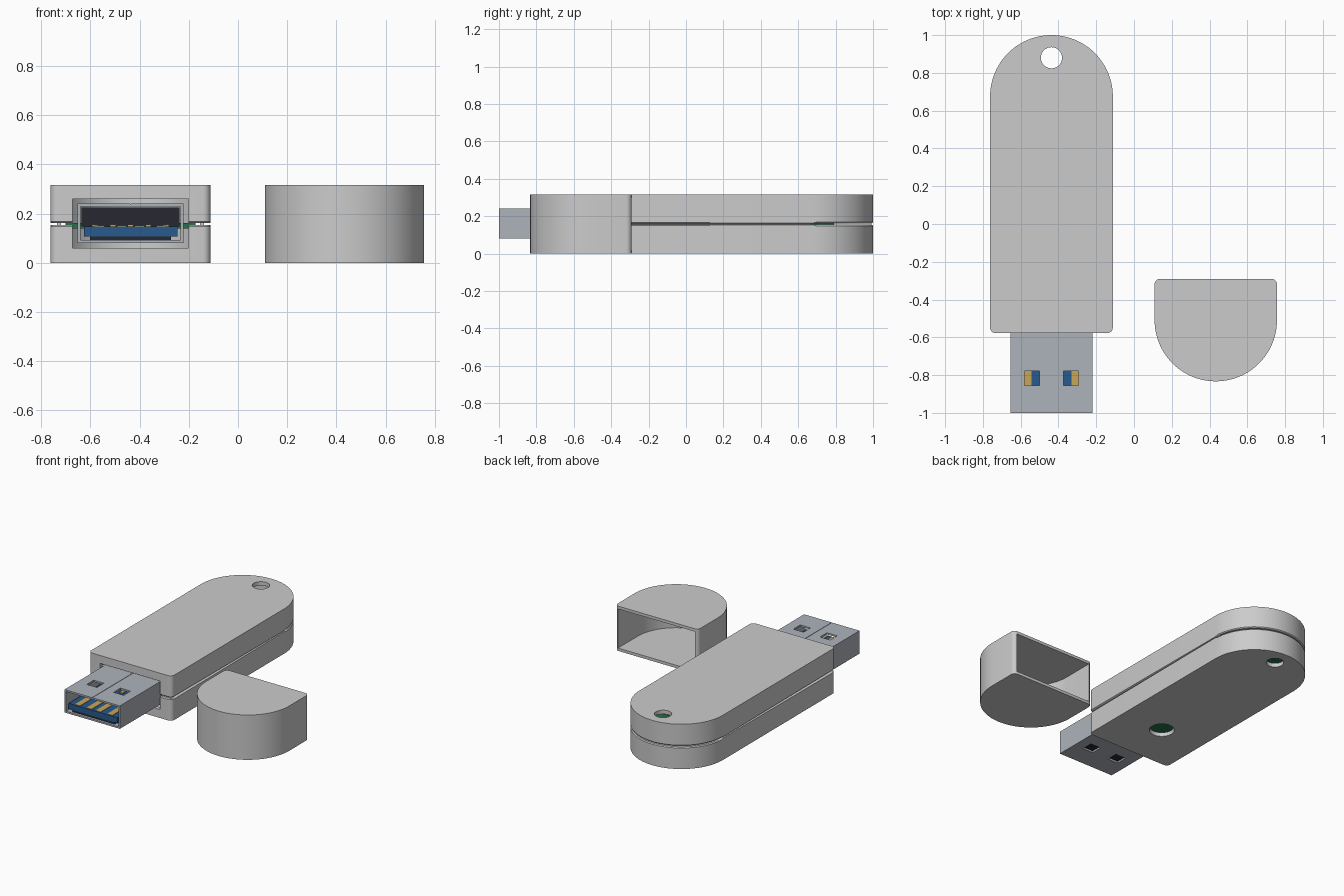
import bpy, bmesh
from math import sin, cos, pi, radians

if "Cube" in bpy.data.objects:
    bpy.data.objects.remove(bpy.data.objects["Cube"])

CX = -0.437          # stick centre line
CAPX = 0.433         # cap centre line
SPLIT = 0.158        # seam height
TOP = 0.316
WALL = 0.028


def material(name, rgb):
    m = bpy.data.materials.new(name)
    m.diffuse_color = (*rgb, 1)
    m.use_nodes = True
    m.node_tree.nodes["Principled BSDF"].inputs["Base Color"].default_value = m.diffuse_color
    return m


METAL = material("steel", (0.42, 0.45, 0.50))
BLUE = material("blue_plastic", (0.02, 0.10, 0.27))
GOLD = material("gold", (0.58, 0.38, 0.10))
GREEN = material("board_green", (0.02, 0.16, 0.07))
BLACK = material("black_plastic", (0.02, 0.02, 0.03))


def finish(bm, name, mat=None):
    bmesh.ops.recalc_face_normals(bm, faces=bm.faces)
    me = bpy.data.meshes.new(name)
    bm.to_mesh(me)
    bm.free()
    ob = bpy.data.objects.new(name, me)
    bpy.context.collection.objects.link(ob)
    if mat:
        me.materials.append(mat)
    return ob


def prism(name, pts, z0, z1, mat=None, chamfer_z=None):
    bm = bmesh.new()
    face = bm.faces.new([bm.verts.new((x, y, z0)) for x, y in pts])
    new = bmesh.ops.extrude_face_region(bm, geom=[face])["geom"]
    for v in new:
        if isinstance(v, bmesh.types.BMVert):
            v.co.z = z1
    if chamfer_z is not None:
        rim = [e for e in bm.edges if all(abs(v.co.z - chamfer_z) < 1e-5 for v in e.verts)]
        bmesh.ops.bevel(bm, geom=rim, offset=0.006, segments=1, affect='EDGES')
    return finish(bm, name, mat)


def box(name, x0, x1, y0, y1, z0, z1, mat=None):
    return prism(name, [(x0, y0), (x1, y0), (x1, y1), (x0, y1)], z0, z1, mat)


def disc(name, x, y, r, z0, z1):
    return prism(name, [(x + r * cos(2 * pi * i / 40), y + r * sin(2 * pi * i / 40))
                        for i in range(40)], z0, z1)


def capsule(cx, w, flat, tip, corner):
    """Outline with one semicircular end (tip) and one flat end with small round corners."""
    r, s = w / 2, (1 if tip > flat else -1)
    yc = tip - s * r
    pts = [(cx + r * cos(pi * i / 48), yc + s * r * sin(pi * i / 48)) for i in range(49)]
    for side, a0 in ((-1, pi), (1, 1.5 * pi)):
        for i in range(7):
            a = a0 + pi / 2 * i / 6
            pts.append((cx + side * (r - corner) + corner * cos(a),
                        flat + s * (corner + corner * sin(a))))
    return pts


def cut(ob, *cutters):
    for c in cutters:
        m = ob.modifiers.new("cut", 'BOOLEAN')
        m.object, m.operation, m.solver = c, 'DIFFERENCE', 'EXACT'
        bpy.context.view_layer.objects.active = ob
        bpy.ops.object.modifier_apply(modifier=m.name)
        bpy.data.objects.remove(c)
    return ob


def smooth(ob):
    bpy.ops.object.select_all(action='DESELECT')
    ob.select_set(True)
    bpy.context.view_layer.objects.active = ob
    bpy.ops.object.shade_smooth_by_angle(angle=radians(30))


# Two hollow case halves, split by a thin seam
outer = capsule(CX, 0.65, -0.578, 1.0, 0.03)
inner = capsule(CX, 0.65 - 2 * WALL, -0.578 + WALL, 1.0 - WALL, 0.01)
for name, z0, z1, seam in (("case_bottom", 0, SPLIT - 0.004, SPLIT - 0.004),
                           ("case_top", SPLIT + 0.004, TOP, SPLIT + 0.004)):
    half = prism(name, outer, z0, z1, chamfer_z=seam)
    cut(half, prism("cavity", inner, WALL, TOP - WALL),
        box("plug_opening", CX - 0.235, CX + 0.235, -0.7, -0.5, 0.06, 0.26),
        disc("keyring_hole", CX, 0.88, 0.056, -0.1, 0.5))
    if name == "case_bottom":
        cut(half, disc("light_hole", CX, -0.245, 0.08, -0.1, 0.1))
    smooth(half)

# Inner rails closing the seam along the straight sides
for s in (-1, 1):
    a, b = sorted((CX + s * 0.283, CX + s * 0.299))
    box("seam_rail", a, b, -0.54, 0.67, 0.13, 0.185)

# Cap, open towards the back
cap = prism("cap", capsule(CAPX, 0.648, -0.29, -0.833, 0.03), 0, TOP)
cut(cap, prism("cap_cavity", capsule(CAPX, 0.60, -0.2, -0.809, 0.01), 0.02, TOP - 0.02))
smooth(cap)

# Metal plug shell with two windows on the top and two below
PX, T = 0.216, 0.012
shell = box("plug_shell", CX - PX, CX + PX, -1.0, -0.5, 0.08, 0.242, METAL)
cut(shell, box("bore", CX - PX + T, CX + PX - T, -1.1, -0.4, 0.08 + T, 0.242 - T))
for s in (-1, 1):
    x = CX + s * 0.104
    cut(shell, box("window", x - 0.04, x + 0.04, -0.855, -0.777, 0, 0.4))
cut(shell, box("fold_seam", CX - 0.0015, CX + 0.0015, -1.1, -0.4, 0.239, 0.3))

# Tongue with contacts
box("tongue", CX - 0.19, CX + 0.19, -0.99, -0.5, 0.108, 0.148, BLUE)
box("tongue_base", CX - 0.165, CX + 0.165, -0.985, -0.5, 0.093, 0.108, BLACK)
box("plug_back_block", CX - 0.2, CX + 0.2, -0.54, -0.5, 0.148, 0.225, BLACK)
for dx in (-0.126, -0.036, 0.036, 0.126):
    box("contact", CX + dx - 0.02, CX + dx + 0.02, -0.985, -0.7, 0.146, 0.151, GOLD)
for i in range(-2, 3):
    box("rear_contact", CX + i * 0.072 - 0.012, CX + i * 0.072 + 0.012,
        -0.68, -0.6, 0.146, 0.156, GOLD)

# Circuit board with memory chip, legs and controller
box("circuit_board", CX - 0.265, CX + 0.265, -0.495, 0.79, 0.14, 0.163, GREEN)
box("memory_chip", CX - 0.2, CX + 0.2, 0.05, 0.6, 0.17, 0.205, BLACK)
box("controller_chip", CX - 0.12, CX + 0.12, 0.0, 0.24, 0.11, 0.14, BLACK)
for i in range(14):
    x = CX - 0.182 + i * 0.028
    for y in (0.025, 0.6):
        box("chip_leg", x - 0.006, x + 0.006, y, y + 0.025, 0.163, 0.185, METAL)
